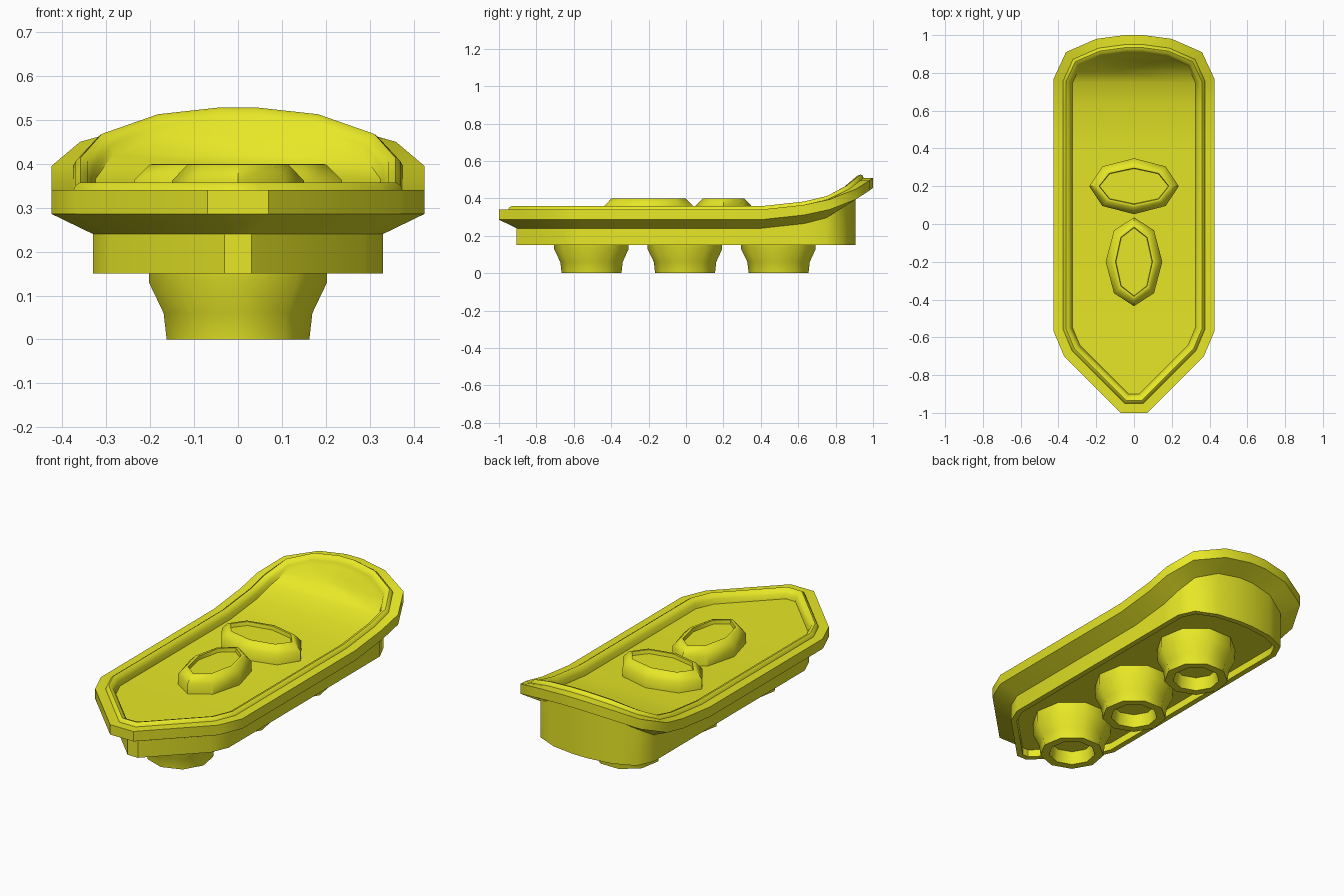
import bpy, bmesh, math
from mathutils import Vector

if "Cube" in bpy.data.objects:
    bpy.data.objects.remove(bpy.data.objects["Cube"])

mat = bpy.data.materials.new("yellow")
mat.diffuse_color = (0.8, 0.8, 0.02, 1)
mat.use_nodes = True
mat.node_tree.nodes["Principled BSDF"].inputs["Base Color"].default_value = mat.diffuse_color


def loft(name, rings, strip_caps=False):
    """Skin a stack of equal-length rings and close both ends."""
    bm = bmesh.new()
    vs = [[bm.verts.new(p) for p in r] for r in rings]
    n = len(vs[0])
    for a, b in zip(vs, vs[1:]):
        for i in range(n):
            j = (i + 1) % n
            bm.faces.new((a[i], a[j], b[j], b[i]))
    for r in (vs[0], vs[-1]):
        if strip_caps:
            # left-right strips let the cap follow the upward curve
            for i in range(n // 2 - 1):
                bm.faces.new((r[i], r[i + 1], r[n - 2 - i], r[n - 1 - i]))
        else:
            bm.faces.new(r)
    bmesh.ops.recalc_face_normals(bm, faces=bm.faces)
    me = bpy.data.meshes.new(name)
    bm.to_mesh(me)
    bm.free()
    me.materials.append(mat)
    ob = bpy.data.objects.new(name, me)
    bpy.context.collection.objects.link(ob)
    bpy.ops.object.select_all(action='DESELECT')
    ob.select_set(True)
    bpy.context.view_layer.objects.active = ob
    bpy.ops.object.shade_smooth_by_angle(angle=math.radians(42))
    return ob


# Right half of the deck outline: x, y, upward lift
half = [(.07, -1, 0), (.37, -.70, 0), (.425, -.57, 0), (.425, .4, 0),
        (.425, .63, .025), (.425, .77, .055), (.36, .91, .11),
        (.2, .98, .155), (.05, 1, .17)]
outline = half + [(-x, y, d) for x, y, d in reversed(half)]


def inset_ring(inset, z, lift=True):
    """Outline moved inwards by a constant distance."""
    n, ring = len(outline), []
    for i in range(n):
        p0, p, p1 = (Vector(outline[k % n][:2]) for k in (i - 1, i, i + 1))
        a, b = (p - p0).normalized(), (p1 - p).normalized()
        na, nb = Vector((-a.y, a.x)), Vector((-b.y, b.x))
        q = p + (na + nb) * (inset / (1 + na.dot(nb)))
        ring.append((q.x, q.y, z + (outline[i][2] if lift else 0)))
    return ring


# Body: recessed underside, hull, overhanging band, raised lip, sunken floor
loft("body",
     [inset_ring(.125, .19, False), inset_ring(.125, .15, False),
      inset_ring(.095, .15, False)] +
     [inset_ring(i, z) for i, z in
      ((.095, .24), (0, .286), (0, .34), (.05, .34), (.055, .351),
       (.066, .358), (.083, .352), (.094, .333), (.1, .31))],
     strip_caps=True)


def oval(cy, rx, ry, z, n, start=-math.pi / 2):
    return [(rx * math.cos(start + 2 * math.pi * i / n),
             cy + ry * math.sin(start + 2 * math.pi * i / n), z)
            for i in range(n)]


# Hollow flared posts underneath
post = [(.206, .2), (.206, .13), (.172, .06), (.165, 0), (.12, 0), (.11, .07)]
for name, y in (("front_post", -.5), ("middle_post", 0), ("rear_post", .5)):
    loft(name, [oval(y, r, r, z, 9) for r, z in post])

# Oval buttons with a dished top
for name, y, rx, ry in (("long_button", -.2, .15, .235),
                        ("wide_button", .2, .237, .148)):
    rings = [(0, .3), (0, .362), (.035, .398), (.045, .4), (.052, .4), (.055, .38)]
    loft(name, [oval(y, rx - s, ry - s, z, 8) for s, z in rings])
